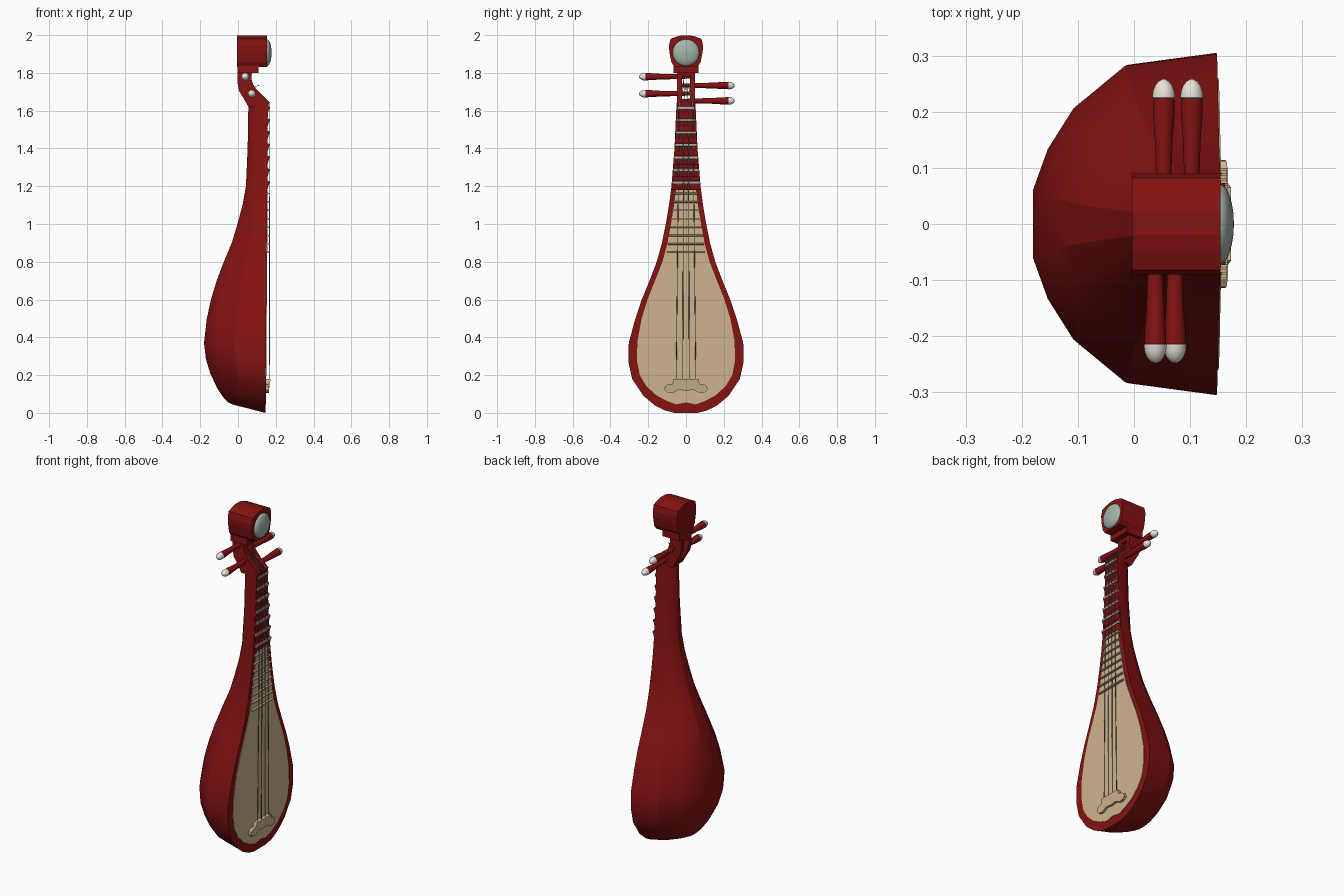
import bpy, bmesh, math
from mathutils import Vector

if "Cube" in bpy.data.objects:
    bpy.data.objects.remove(bpy.data.objects["Cube"])


def material(name, r, g, b):
    m = bpy.data.materials.new(name)
    m.diffuse_color = (r, g, b, 1)
    m.use_nodes = True
    m.node_tree.nodes["Principled BSDF"].inputs["Base Color"].default_value = m.diffuse_color
    return m


RED = material("dark red lacquer", 0.235, 0.006, 0.006)
TAN = material("pale wood", 0.62, 0.455, 0.27)
JADE = material("jade", 0.37, 0.46, 0.39)
IVORY = material("ivory", 0.80, 0.77, 0.69)
STEEL = material("string grey", 0.22, 0.22, 0.20)


def finish(name, bm, mats, angle=None):
    bmesh.ops.recalc_face_normals(bm, faces=bm.faces)
    me = bpy.data.meshes.new(name)
    bm.to_mesh(me)
    bm.free()
    ob = bpy.data.objects.new(name, me)
    bpy.context.collection.objects.link(ob)
    for m in mats:
        me.materials.append(m)
    if angle:
        bpy.ops.object.select_all(action='DESELECT')
        ob.select_set(True)
        bpy.context.view_layer.objects.active = ob
        bpy.ops.object.shade_smooth_by_angle(angle=math.radians(angle))
    return ob


def loft(name, rings, mats, angle=None, rule=None):
    """Skin a list of closed rings and cap both ends."""
    bm = bmesh.new()
    rows = [[bm.verts.new(p) for p in r] for r in rings]
    n = len(rows[0])
    for k in range(len(rows) - 1):
        for i in range(n):
            j = (i + 1) % n
            f = bm.faces.new((rows[k][i], rows[k][j], rows[k + 1][j], rows[k + 1][i]))
            f.material_index = rule(k) if rule else 0
    bm.faces.new(rows[0])
    f = bm.faces.new(rows[-1])
    f.material_index = rule(len(rows) - 2) if rule else 0
    return finish(name, bm, mats, angle)


def front(z):
    return 0.145 + 0.008 * z


def plate(name, yz, back, fore, mat, angle=None):
    """Profile in y,z extruded in x; back and fore are functions of z."""
    return loft(name, [[(back(z), y, z) for y, z in yz], [(fore(z), y, z) for y, z in yz]], [mat], angle)


def side_prism(name, xz, y0, y1, mat):
    return loft(name, [[(x, y, z) for x, z in xz] for y in (y0, y1)], [mat])


def mirrored(half):
    return half + [(-y, z) for y, z in reversed(half) if y > 1e-6]


# Body and neck: front z, half width, back x, extra height at the back
SECTIONS = [(0, .06, -.03, .045), (.012, .11, -.055, .045), (.04, .165, -.08, .045), (.09, .225, -.11, .04),
            (.18, .285, -.147, .03), (.27, .305, -.17, .015), (.37, .303, -.18, 0), (.5, .268, -.165, 0),
            (.6, .234, -.143, 0), (.7, .193, -.113, 0), (.8, .155, -.075, 0), (.9, .127, -.033, 0),
            (1.0, .107, -.003, 0), (1.1, .09, .024, 0), (1.2, .077, .042, 0), (1.4, .061, .051, 0),
            (1.64, .05, .055, 0)]
CROSS = [(0, 1), (.5, .93), (.78, .68), (.92, .44), (1, .2)]
rings = []
for z, w, xb, lift in SECTIONS:
    half = [(front(z) + (xb - front(z)) * t, w * s, z + lift * t) for t, s in CROSS]
    rings.append(half + [(x, -y, zz) for x, y, zz in reversed(half)])
loft("body_and_neck", rings, [RED], 22)

# Soundboard
board = [(0, .055), (.05, .045), (.1, .062), (.16, .095), (.21, .142), (.245, .2), (.26, .28), (.257, .38),
         (.235, .5), (.2, .61), (.16, .71), (.125, .8), (.1, .89), (.08, 1.0), (.065, 1.09), (.053, 1.18)]
plate("soundboard", mirrored(board), lambda z: front(z) - .003, lambda z: front(z) + .003, TAN)

# Bridge
bridge = [(0, .118), (.04, .122), (.07, .106), (.098, .108), (.114, .122), (.112, .14), (.098, .15),
          (.072, .154), (.065, .18)]
plate("bridge", mirrored(bridge), front, lambda z: .163 + max(0, z - .13) * .2, TAN)

# Thin frets on the soundboard
for i in range(8):
    z = .85 + i * .0445
    w = .1 - i * .0045
    side_prism("board_fret", [(front(z), z - .005), (.166, z - .003), (.166, z + .003), (front(z), z + .005)],
               -w, w, TAN)

# Wedge ledges with jade frets on the neck
for i in range(7):
    z = 1.22 + i * .066
    w = .073 - i * .0045
    side_prism("neck_ledge", [(.145, z + .014), (.163, z + .007), (.164, z - .008), (.157, z - .034),
                              (.145, z - .05)], -w, w, RED)
    side_prism("neck_fret", [(.16, z - .007), (.167, z - .006), (.167, z + .006), (.16, z + .007)],
               -w, w, JADE)

# Curved pegbox: two cheeks with an open slot, closed at both ends
cheek = [(.055, 1.62), (.03, 1.665), (.005, 1.705), (-.003, 1.75), (-.003, 1.81), (.075, 1.81), (.07, 1.77),
         (.083, 1.73), (.115, 1.69), (.165, 1.645), (.16, 1.62)]
for s in (-1, 1):
    side_prism("pegbox_cheek", cheek, s * .022, s * .048, RED)
side_prism("pegbox_foot", [(.055, 1.62), (.04, 1.65), (.155, 1.65), (.16, 1.62)], -.024, .024, RED)
side_prism("pegbox_top", [(-.003, 1.78), (-.003, 1.81), (.075, 1.81), (.07, 1.78)], -.024, .024, RED)

# Head block with collar
collar = [(.066, 1.80), (.066, 1.84), (-.066, 1.84), (-.066, 1.80)]
plate("head_collar", collar, lambda z: -.003, lambda z: .108, RED)
head = [(0, 1.83), (.06, 1.83), (.077, 1.855), (.088, 1.91), (.09, 1.945), (.082, 1.98), (.05, 1.992), (0, 2.0)]
head = head[:-1] + [(.02, 1.999)]
plate("head_block", mirrored(head), lambda z: -.004, lambda z: .154, RED)


def lathe(name, origin, axis, profile, mats, n=20, rule=None):
    """Turned part: profile of (distance along axis, radius)."""
    axis = Vector(axis)
    u = axis.orthogonal().normalized()
    v = axis.cross(u)
    rows = [[Vector(origin) + axis * d + (u * math.cos(a) + v * math.sin(a)) * r
             for a in [2 * math.pi * k / n for k in range(n)]] for d, r in profile]
    return loft(name, rows, mats, 35, rule)


# Jade medallion
dome = [(.025 * math.sin(a), .071 * math.cos(a)) for a in [math.radians(d) for d in (0, 15, 30, 45, 60, 75, 88)]]
lathe("head_medallion", (.153, 0, 1.907), (1, 0, 0), dome, [JADE], 32)

# Tuning pegs with ivory tips
PEGS = [(-1, .038, 1.78, .248), (-1, .073, 1.69, .248), (1, .053, 1.733, .258), (1, .103, 1.652, .258)]
for s, x, z, end in PEGS:
    tip = end - .034
    prof = [(-.045, .009), (.05, .013), (.09, .014), (.15, .016), (.19, .019), (tip, .0195), (tip + .001, .0205),
            (tip + .012, .0195), (tip + .022, .016), (tip + .03, .01), (end, .003)]
    lathe("tuning_peg", (x, 0, z), (0, s, 0), prof, [RED, IVORY], 20, lambda k: 1 if k >= 5 else 0)

# Strings from bridge over the nut into the pegbox
cu = bpy.data.curves.new("strings", 'CURVE')
cu.dimensions = '3D'
cu.bevel_depth = .002
cu.bevel_resolution = 1
for i, (s, x, z, end) in enumerate([PEGS[0], PEGS[1], PEGS[3], PEGS[2]]):
    k = (i - 1.5) / 1.5
    sp = cu.splines.new('POLY')
    sp.points.add(3)
    path = [(.166, k * .052, .17), (.168, k * .036, 1.64), (.085, k * .014, 1.725), (x + .01, k * .012, max(z, 1.735))]
    for p, co in zip(sp.points, path):
        p.co = (*co, 1)
cu.materials.append(STEEL)
bpy.context.collection.objects.link(bpy.data.objects.new("strings", cu))
